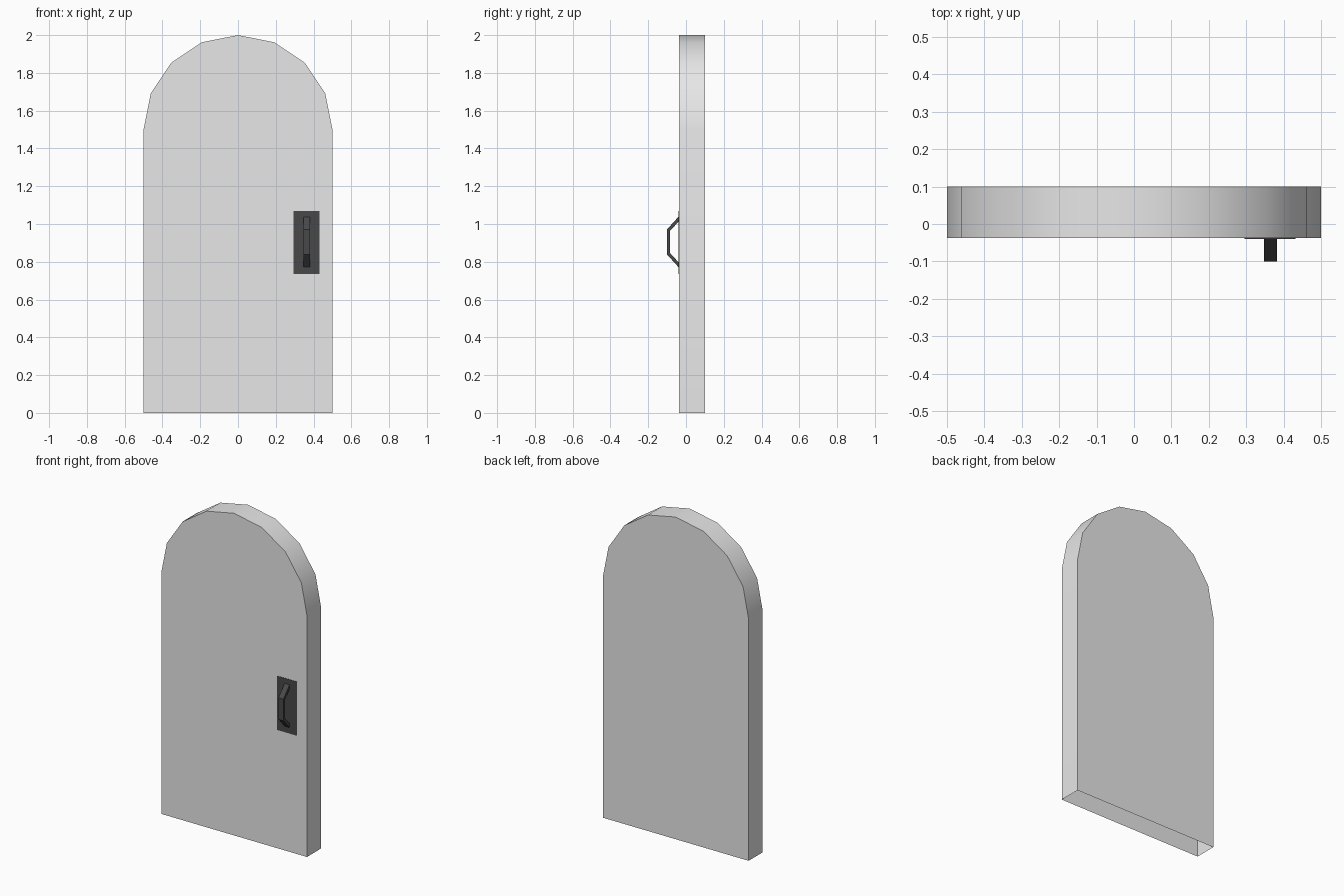
import bpy, bmesh
from math import cos, sin, pi, radians

cube = bpy.data.objects.get("Cube")
if cube:
    bpy.data.objects.remove(cube, do_unlink=True)


def material(name, value):
    mat = bpy.data.materials.new(name)
    mat.use_nodes = True
    colour = (value, value, value, 1)
    mat.diffuse_color = colour
    mat.node_tree.nodes["Principled BSDF"].inputs["Base Color"].default_value = colour
    return mat


def extrude_profile(name, points, offset, mat, open_bottom=False):
    """Extrude a closed outline of 3D points along an offset vector."""
    bm = bmesh.new()
    face = bm.faces.new([bm.verts.new(p) for p in points])
    out = bmesh.ops.extrude_face_region(bm, geom=[face], use_keep_orig=True)
    moved = [v for v in out["geom"] if isinstance(v, bmesh.types.BMVert)]
    bmesh.ops.translate(bm, verts=moved, vec=offset)
    bmesh.ops.recalc_face_normals(bm, faces=bm.faces)
    if open_bottom:
        under = [f for f in bm.faces if f.normal.z < -0.9]
        bmesh.ops.delete(bm, geom=under, context="FACES_ONLY")
    mesh = bpy.data.meshes.new(name)
    bm.to_mesh(mesh)
    bm.free()
    obj = bpy.data.objects.new(name, mesh)
    bpy.context.collection.objects.link(obj)
    mesh.materials.append(mat)
    return obj


grey = material("door grey", 0.8)
dark = material("dark metal", 0.066)

FRONT, BACK = -0.038, 0.1

# Arched door: hollow underneath, half-round top in eight segments
arch = [(0.5 * cos(i * pi / 8), FRONT, 1.5 + 0.5 * sin(i * pi / 8)) for i in range(9)]
outline = [(-0.5, FRONT, 0), (0.5, FRONT, 0)] + arch
door = extrude_profile("door", outline, (0, BACK - FRONT, 0), grey, open_bottom=True)
bpy.ops.object.select_all(action="DESELECT")
door.select_set(True)
bpy.context.view_layer.objects.active = door
bpy.ops.object.shade_smooth_by_angle(angle=radians(30))

# Flat plate behind the handle
left, right, low, high = 0.295, 0.432, 0.735, 1.07
plate = [(left, FRONT, low), (right, FRONT, low), (right, FRONT, high), (left, FRONT, high)]
extrude_profile("handle_plate", plate, (0, -0.002, 0), dark)

# Bent pull handle: half profile mirrored about its middle height
MID = 0.905
outer = [(-0.04, 0.133), (-0.1, 0.067)]
inner = [(-0.085, 0.058), (-0.04, 0.107)]


def mirrored(half):
    return [(y, -z) for y, z in reversed(half)]


profile = outer + mirrored(outer) + mirrored(inner) + inner
extrude_profile("handle", [(0.348, y, MID + z) for y, z in profile], (0.034, 0, 0), dark)
